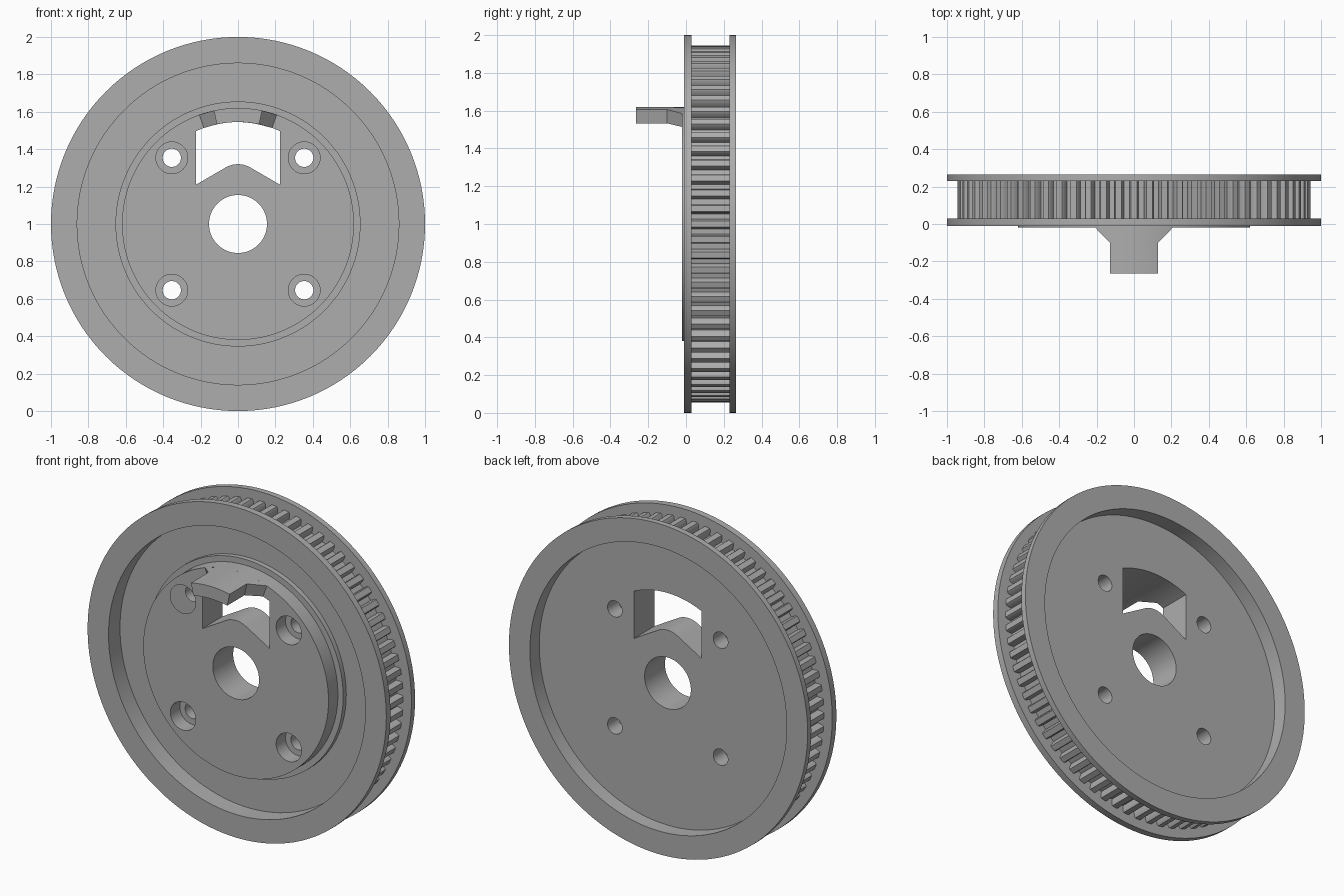
import bpy, bmesh
from math import sin, cos, pi, radians

if "Cube" in bpy.data.objects:
    bpy.data.objects.remove(bpy.data.objects["Cube"])

AXIS_Z = 1.0
SEGMENTS = 128
TEETH = 72

metal = bpy.data.materials.new("plain grey")
metal.use_nodes = True
grey = (0.42, 0.42, 0.42, 1)
metal.diffuse_color = grey
metal.node_tree.nodes["Principled BSDF"].inputs["Base Color"].default_value = grey


def finish(name, bm):
    bmesh.ops.recalc_face_normals(bm, faces=bm.faces)
    mesh = bpy.data.meshes.new(name)
    bm.to_mesh(mesh)
    bm.free()
    obj = bpy.data.objects.new(name, mesh)
    mesh.materials.append(metal)
    bpy.context.collection.objects.link(obj)
    return obj


def polar(radius, angle):
    """Point at an angle from straight up, around the wheel axis."""
    return radius * sin(angle), AXIS_Z + radius * cos(angle)


def loft(bm, sections):
    """Closed solid through (y, outline) sections."""
    rings = [[bm.verts.new((x, y, z)) for x, z in outline] for y, outline in sections]
    n = len(rings[0])
    for a, b in zip(rings, rings[1:]):
        for i in range(n):
            j = (i + 1) % n
            bm.faces.new((a[i], a[j], b[j], b[i]))
    bm.faces.new(rings[0])
    bm.faces.new(rings[-1])


def prism(name, outline, y0, y1):
    bm = bmesh.new()
    loft(bm, [(y0, outline), (y1, outline)])
    return finish(name, bm)


def circle(x, z, radius, n=48):
    return [(x + radius * cos(2 * pi * i / n), z + radius * sin(2 * pi * i / n)) for i in range(n)]


def smooth(obj, angle=30):
    bpy.ops.object.select_all(action='DESELECT')
    obj.select_set(True)
    bpy.context.view_layer.objects.active = obj
    bpy.ops.object.shade_smooth_by_angle(angle=radians(angle))


# Wheel: turned profile (radius, y) with bore, stepped hub, recesses and flanges
profile = [(0.155, -0.02), (0.62, -0.02), (0.62, 0.07), (0.655, 0.07), (0.655, 0.10),
           (0.86, 0.10), (0.86, -0.01), (1, -0.01), (1, 0.03), (0.905, 0.03),
           (0.905, 0.23), (1, 0.23), (1, 0.265), (0.86, 0.265), (0.86, 0.175), (0.155, 0.175)]
bm = bmesh.new()
rings = [[bm.verts.new((x, y, z)) for x, z in (polar(r, 2 * pi * s / SEGMENTS) for s in range(SEGMENTS))]
         for r, y in profile]
for k, a in enumerate(rings):
    b = rings[(k + 1) % len(rings)]
    for i in range(SEGMENTS):
        j = (i + 1) % SEGMENTS
        bm.faces.new((a[i], a[j], b[j], b[i]))
wheel = finish("pulley_wheel", bm)

# Cutters: window with arched top and rounded peak below, four counterbored holes
side = 0.225
window = [(-side, 1.21)]
window += [(0.13 * sin(radians(a)), 1.19 + 0.13 * cos(radians(a))) for a in range(-30, 31, 6)]
window += [(side, 1.21)]
window += [polar(0.545, radians(24.4 * (1 - i / 8))) for i in range(17)]
cutters = [prism("window_cutter", window, -0.5, 0.5)]
for sx in (-1, 1):
    for sz in (-1, 1):
        x, z = sx * 0.354, AXIS_Z + sz * 0.354
        cutters.append(prism("hole_cutter", circle(x, z, 0.049), -0.5, 0.5))
        cutters.append(prism("counterbore_cutter", circle(x, z, 0.085), -0.5, 0.07))

bpy.context.view_layer.objects.active = wheel
for cutter in cutters:
    mod = wheel.modifiers.new("cut", 'BOOLEAN')
    mod.operation = 'DIFFERENCE'
    mod.solver = 'EXACT'
    mod.object = cutter
    bpy.ops.object.modifier_apply(modifier=mod.name)
    bpy.data.objects.remove(cutter)
smooth(wheel)

# Belt teeth: rounded ribs across the drum between the flanges
bm = bmesh.new()
pitch = 2 * pi / TEETH
rib = [(0.34, 0.895), (0.30, 0.915), (0.27, 0.935), (0.2, 0.945)]
for t in range(TEETH):
    outline = [polar(r, (t - w) * pitch) for w, r in rib]
    outline += [polar(r, (t + w) * pitch) for w, r in reversed(rib)]
    loft(bm, [(0.025, outline), (0.235, outline)])
smooth(finish("belt_teeth", bm))


# Tab: curved tongue above the window, narrowing towards its tip
def arc_band(half_angle, n=12):
    angles = [radians(half_angle) * (2 * i / n - 1) for i in range(n + 1)]
    return [polar(0.62, a) for a in angles] + [polar(0.545, a) for a in reversed(angles)]


bm = bmesh.new()
loft(bm, [(0.0, arc_band(19.5)), (-0.02, arc_band(19.5)), (-0.1, arc_band(12)), (-0.265, arc_band(12))])
smooth(finish("front_tab", bm))
